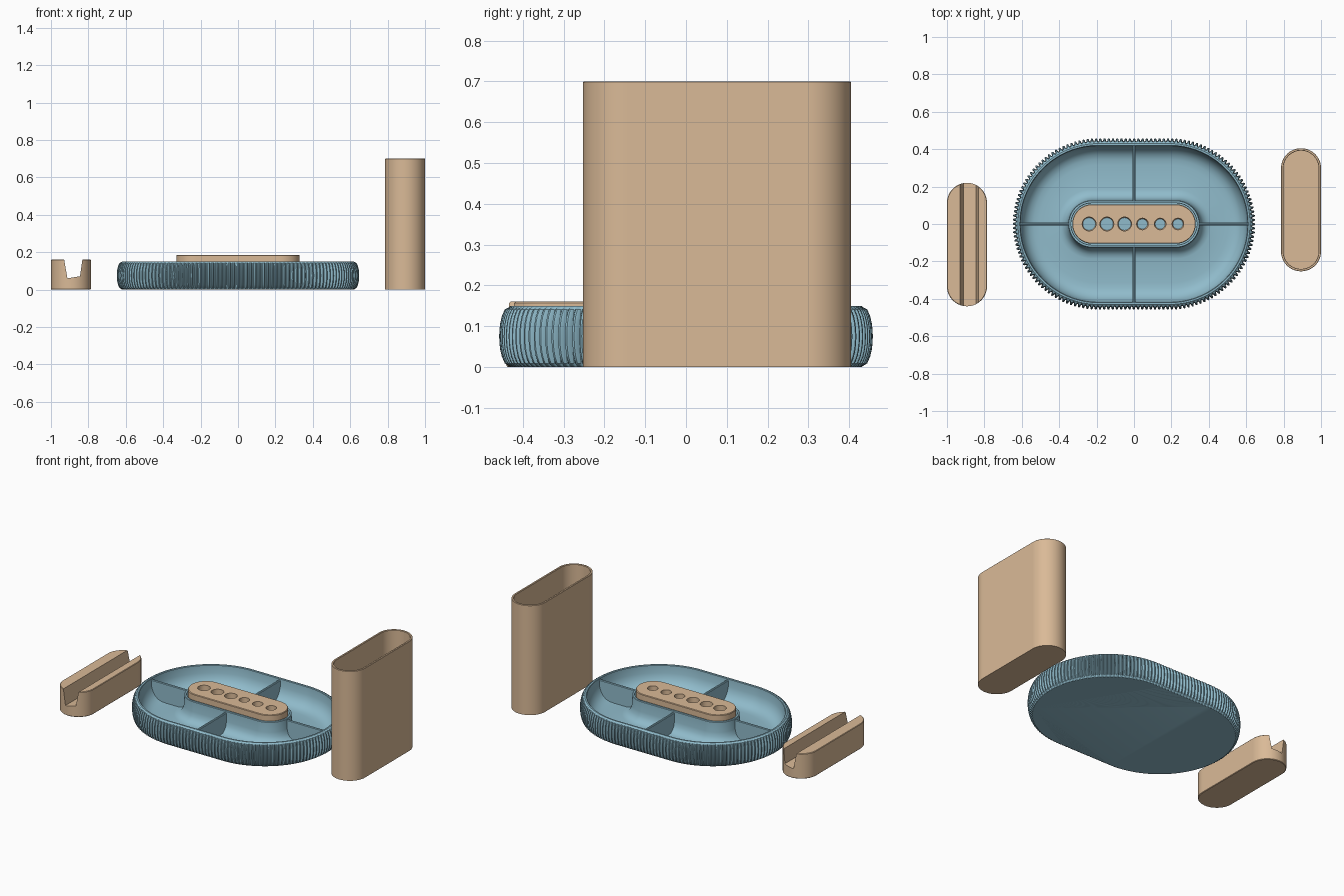
import bpy, bmesh, math

if "Cube" in bpy.data.objects:
    bpy.data.objects.remove(bpy.data.objects["Cube"])


def material(name, rgb):
    m = bpy.data.materials.new(name)
    m.diffuse_color = (*rgb, 1)
    m.use_nodes = True
    m.node_tree.nodes["Principled BSDF"].inputs["Base Color"].default_value = m.diffuse_color
    return m


TAN = material("tan", (0.70, 0.49, 0.31))
BLUE = material("blue", (0.28, 0.50, 0.60))


def stadium(n, a0, r0):
    """n samples around a stadium: (spine position -1..1, normal x, normal y)."""
    arc, straight = math.pi * r0, 2 * a0
    out = []
    for i in range(n):
        s = (i + 0.5) / n * 2 * (arc + straight)
        side = 1
        if s >= arc + straight:
            s, side = s - arc - straight, -1
        if s < arc:                      # round end
            t = s / r0 - math.pi / 2
            out.append((side, side * math.cos(t), side * math.sin(t)))
        else:                            # straight side
            out.append((side * (1 - 2 * (s - arc) / straight), 0, side))
    return out


def finish(ob, mat, angle=35):
    ob.data.materials.clear()
    ob.data.materials.append(mat)
    bpy.ops.object.select_all(action='DESELECT')
    ob.select_set(True)
    bpy.context.view_layer.objects.active = ob
    bpy.ops.object.shade_smooth_by_angle(angle=math.radians(angle))


def make(name, bm):
    bmesh.ops.recalc_face_normals(bm, faces=bm.faces)
    me = bpy.data.meshes.new(name)
    bm.to_mesh(me)
    bm.free()
    ob = bpy.data.objects.new(name, me)
    bpy.context.collection.objects.link(ob)
    return ob


def loft(name, path, rings, centre=(0, 0), along_y=False, tooth=None):
    """Skin stadium rings (half spine, radius, z, tooth depth), capped at both ends."""
    bm = bmesh.new()
    loops = []
    for a, r, z, depth in rings:
        loop = []
        for i, (u, nx, ny) in enumerate(path):
            rr = r - (depth * (1 - tooth[i % len(tooth)]) if depth else 0)
            x, y = u * a + rr * nx, rr * ny
            if along_y:
                x, y = -y, x
            loop.append(bm.verts.new((x + centre[0], y + centre[1], z)))
        loops.append(loop)
    n = len(path)
    for p, q in zip(loops, loops[1:]):
        for i in range(n):
            j = (i + 1) % n
            bm.faces.new((p[i], p[j], q[j], q[i]))
    bm.faces.new(loops[0][::-1])
    bm.faces.new(loops[-1])
    return make(name, bm)


def cut(ob, cutter):
    mod = ob.modifiers.new("cut", 'BOOLEAN')
    mod.operation, mod.solver, mod.object = 'DIFFERENCE', 'EXACT', cutter
    bpy.context.view_layer.objects.active = ob
    bpy.ops.object.modifier_apply(modifier=mod.name)
    bpy.data.objects.remove(cutter)


# Tray: ribbed bulging wall, rim, bowl floor and central pedestal socket
A, PA = 0.19, 0.225
rings = [(A, 0.43, 0, 0)]
for k in range(9):
    t = 0.06 + 0.88 * k / 8
    bulge = math.sqrt(1 - (2 * t - 1) ** 2)
    rings.append((A, 0.432 + 0.026 * bulge, 0.15 * t, 0.016 * min(1, bulge * 1.1)))
rings += [(A, 0.433, 0.147, 0), (A, 0.43, 0.15, 0), (A, 0.421, 0.15, 0), (A, 0.418, 0.147, 0)]
rings += [(A, r, z, 0) for r, z in ((0.415, 0.10), (0.405, 0.07), (0.39, 0.047),
                                    (0.37, 0.031), (0.345, 0.022), (0.315, 0.02))]
rings += [(PA, r, z, 0) for r, z in ((0.185, 0.02), (0.164, 0.025), (0.146, 0.038), (0.134, 0.058),
                                     (0.128, 0.085), (0.126, 0.147), (0.123, 0.15),
                                     (0.113, 0.15), (0.111, 0.147), (0.111, 0.10))]
tray = loft("ribbed_tray", stadium(1280, A, 0.455), rings,
            tooth=(0, 0.1, 0.75, 1, 1, 1, 0.75, 0.1))
finish(tray, BLUE)

# Dividers: four thin walls from pedestal to rim
T = 0.008
for label, sx, sy in (("right", 1, 0), ("left", -1, 0), ("back", 0, 1), ("front", 0, -1)):
    lo, hi = (0.343, 0.615) if sx else (0.118, 0.425)
    prof = [(-T, 0.01), (T, 0.01), (T, 0.138), (T * 0.5, 0.141), (-T * 0.5, 0.141), (-T, 0.138)]
    bm = bmesh.new()
    ends = []
    for d in (lo, hi):
        ends.append([bm.verts.new((sx * d - sy * w, sy * d + sx * w, z)) for w, z in prof])
    for i in range(6):
        j = (i + 1) % 6
        bm.faces.new((ends[0][i], ends[0][j], ends[1][j], ends[1][i]))
    bm.faces.new(ends[0])
    bm.faces.new(ends[1])
    finish(make("divider_" + label, bm), BLUE)

# Insert with six round-bottomed holes
path = stadium(192, PA, 0.107)
insert = loft("holed_insert", path,
              [(PA, 0.105, 0.04, 0), (PA, 0.105, 0.181, 0), (PA, 0.102, 0.185, 0)])
for i in range(6):
    r, x = (0.037 if i < 3 else 0.031), -0.24 + 0.095 * i
    bm = bmesh.new()
    loops = []
    for rr, z in [(r, 0.25)] + [(r * math.cos(k * math.pi / 14), 0.115 - r * math.sin(k * math.pi / 14))
                                for k in range(7)]:
        loops.append([bm.verts.new((x + rr * math.cos(j * math.pi / 16),
                                    rr * math.sin(j * math.pi / 16), z)) for j in range(32)])
    for p, q in zip(loops, loops[1:]):
        for j in range(32):
            bm.faces.new((p[j], p[(j + 1) % 32], q[(j + 1) % 32], q[j]))
    bm.faces.new(loops[0])
    bm.faces.new(loops[-1])
    cut(insert, make("hole_cutter", bm))
finish(insert, TAN)

# Slotted stand on the left
stand = loft("slotted_stand", path,
             [(0.223, 0.104, 0, 0), (0.223, 0.107, 0.003, 0),
              (0.223, 0.107, 0.157, 0), (0.223, 0.104, 0.16, 0)],
             (-0.893, -0.11), True)
slot = [(-0.933, 0.18), (-0.912, 0.06), (-0.845, 0.071), (-0.829, 0.18)]
bm = bmesh.new()
ends = [[bm.verts.new((x, y, z)) for x, z in slot] for y in (-0.6, 0.4)]
for i in range(4):
    j = (i + 1) % 4
    bm.faces.new((ends[0][i], ends[0][j], ends[1][j], ends[1][i]))
bm.faces.new(ends[0])
bm.faces.new(ends[1])
cut(stand, make("slot_cutter", bm))
finish(stand, TAN)

# Tall hollow cup on the right
cup = loft("tall_cup", path,
           [(0.222, 0.107, 0, 0), (0.222, 0.107, 0.698, 0), (0.222, 0.105, 0.70, 0),
            (0.222, 0.096, 0.70, 0), (0.222, 0.094, 0.698, 0), (0.222, 0.094, 0.015, 0)],
           (0.893, 0.076), True)
finish(cup, TAN)
